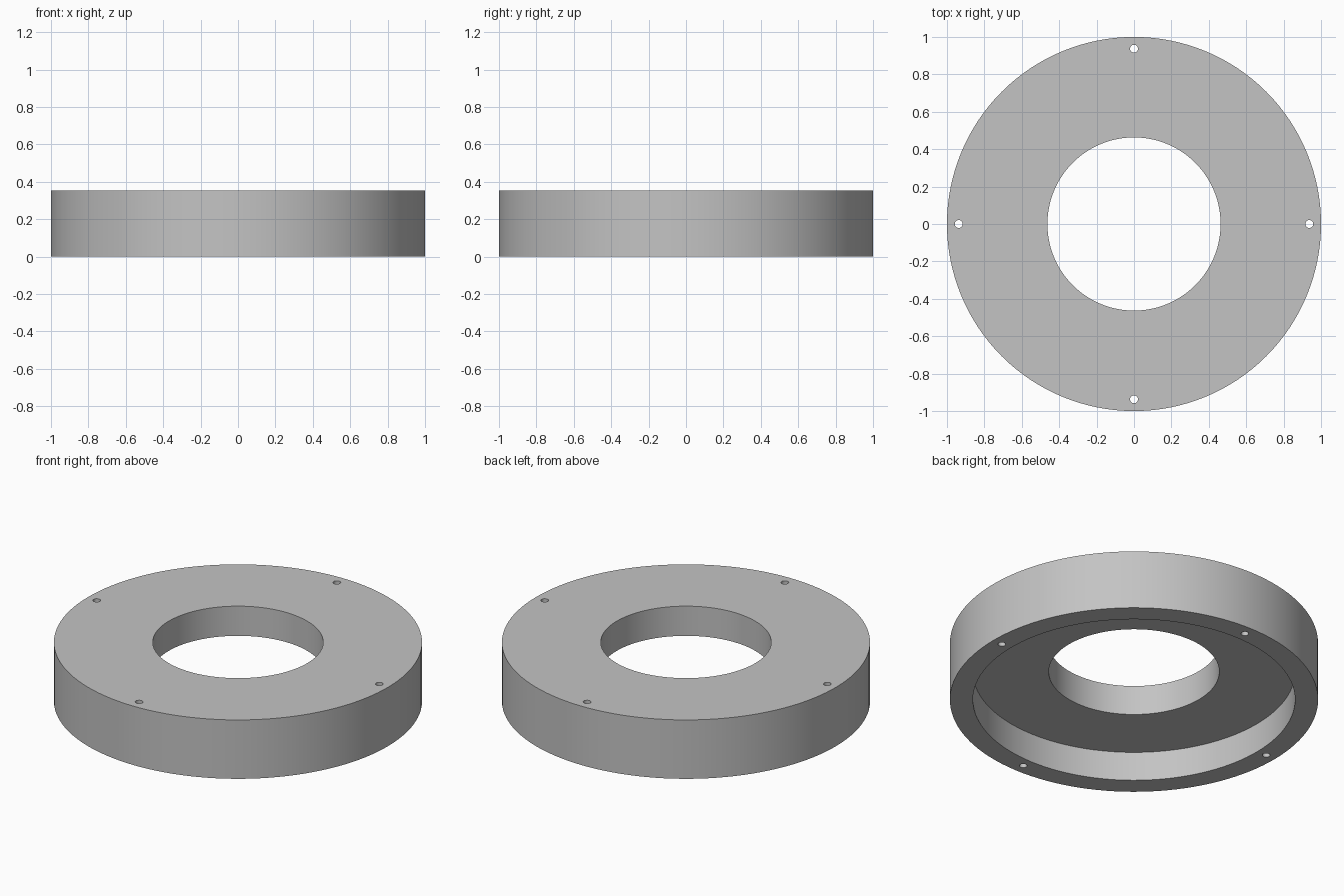
import bpy, bmesh, math
from mathutils import Matrix, Vector

if "Cube" in bpy.data.objects:
    bpy.data.objects.remove(bpy.data.objects["Cube"], do_unlink=True)

HEIGHT, FLOOR = 0.353, 0.175
OUTER, RECESS, BORE = 1.0, 0.86 + 0.015, 0.463
BOLT_CIRCLE, BOLT_RADIUS = 0.937, 0.021
SEGMENTS = 128

grey = bpy.data.materials.new("plain grey")
grey.use_nodes = True
colour = (0.55, 0.55, 0.55, 1)
grey.diffuse_color = colour
grey.node_tree.nodes["Principled BSDF"].inputs["Base Color"].default_value = colour


def make_object(name, bm):
    bmesh.ops.recalc_face_normals(bm, faces=bm.faces)
    mesh = bpy.data.meshes.new(name)
    bm.to_mesh(mesh)
    bm.free()
    mesh.materials.append(grey)
    obj = bpy.data.objects.new(name, mesh)
    bpy.context.collection.objects.link(obj)
    return obj


# Ring body: stepped cross-section turned around the z axis
profile = [(OUTER, 0), (OUTER, HEIGHT), (BORE, HEIGHT),
           (BORE, FLOOR), (RECESS, FLOOR), (RECESS, 0)]
bm = bmesh.new()
verts = [bm.verts.new((r, 0, z)) for r, z in profile]
edges = [bm.edges.new((a, b)) for a, b in zip(verts, verts[1:] + verts[:1])]
bmesh.ops.spin(bm, geom=verts + edges, cent=(0, 0, 0), axis=(0, 0, 1),
               angle=math.tau, steps=SEGMENTS, use_merge=False)
bmesh.ops.remove_doubles(bm, verts=bm.verts, dist=0.0001)
ring = make_object("recessed_ring", bm)

# Four bolt holes through the rim
bm = bmesh.new()
for i in range(4):
    angle = i * math.pi / 2
    place = Vector((math.cos(angle), math.sin(angle), 0)) * BOLT_CIRCLE
    place.z = HEIGHT / 2
    bmesh.ops.create_cone(bm, cap_ends=True, segments=32, radius1=BOLT_RADIUS,
                          radius2=BOLT_RADIUS, depth=HEIGHT * 2,
                          matrix=Matrix.Translation(place))
cutter = make_object("bolt_hole_cutter", bm)
cutter.hide_render = True

cut = ring.modifiers.new("bolt holes", 'BOOLEAN')
cut.operation = 'DIFFERENCE'
cut.solver = 'EXACT'
cut.object = cutter

bpy.ops.object.select_all(action='DESELECT')
ring.select_set(True)
bpy.context.view_layer.objects.active = ring
bpy.ops.object.modifier_apply(modifier=cut.name)
bpy.data.objects.remove(cutter, do_unlink=True)
bpy.ops.object.shade_smooth_by_angle(angle=math.radians(30))
